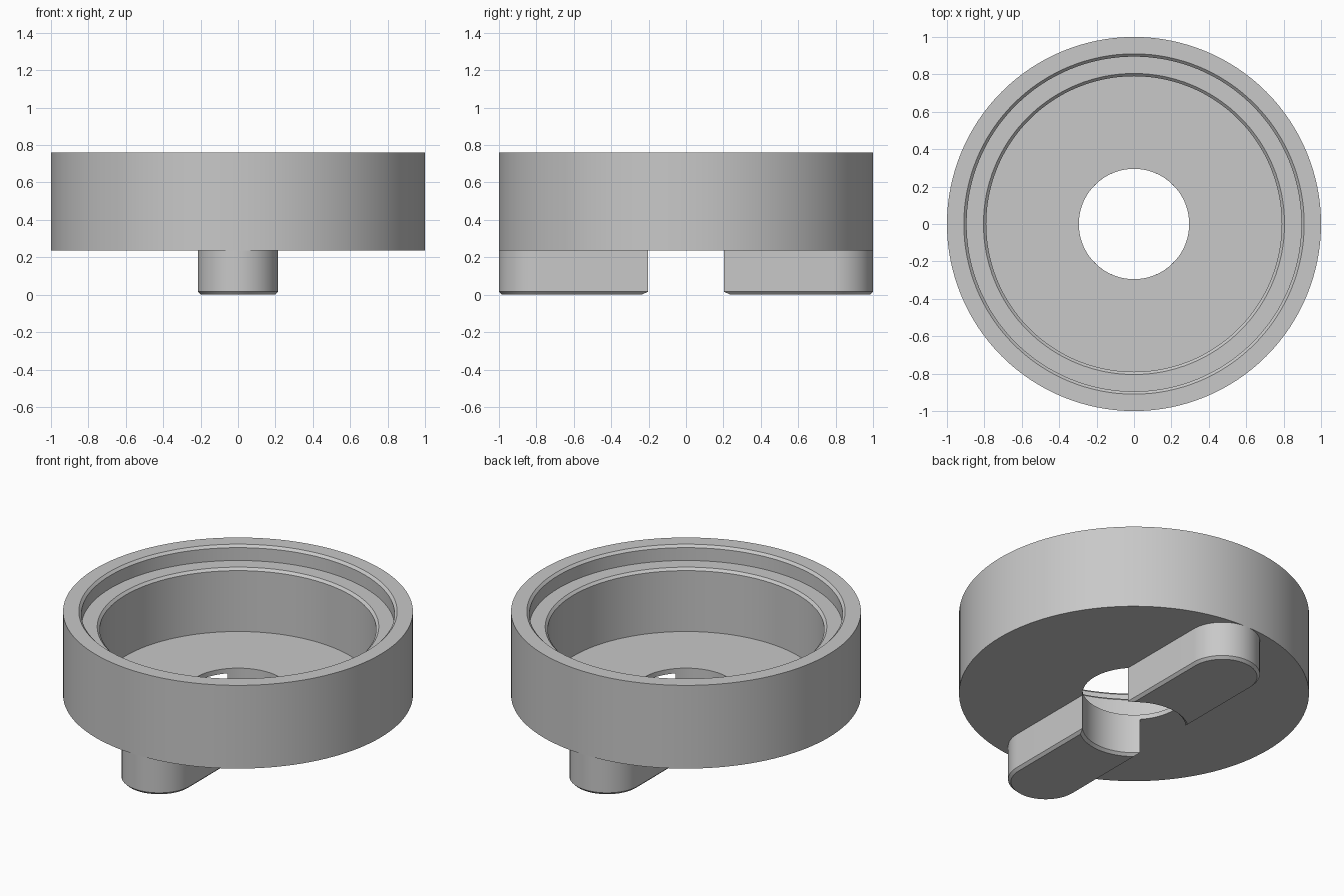
import bpy, bmesh, math

cube = bpy.data.objects.get("Cube")
if cube:
    bpy.data.objects.remove(cube, do_unlink=True)

GREY = (0.58, 0.58, 0.58, 1)
grey = bpy.data.materials.new("plain grey")
grey.use_nodes = True
grey.diffuse_color = GREY
grey.node_tree.nodes["Principled BSDF"].inputs["Base Color"].default_value = GREY

BASE, FLOOR, LEDGE, RIM = 0.235, 0.265, 0.664, 0.76
HOLE, HALF, BEVEL = 0.295, 0.215, 0.016
SIDES = 128


def skin(name, rings, closed_loop=False, cap_last=False):
    """Join successive point rings into one smooth-sided object."""
    bm = bmesh.new()
    loops = [[bm.verts.new(p) for p in ring] for ring in rings]
    pairs = list(zip(loops, loops[1:]))
    if closed_loop:
        pairs.append((loops[-1], loops[0]))
    for a, b in pairs:
        for i in range(len(a)):
            j = (i + 1) % len(a)
            bm.faces.new((a[i], a[j], b[j], b[i]))
    if cap_last:
        bm.faces.new(loops[-1])
    bmesh.ops.recalc_face_normals(bm, faces=bm.faces)
    mesh = bpy.data.meshes.new(name)
    bm.to_mesh(mesh)
    bm.free()
    mesh.materials.append(grey)
    obj = bpy.data.objects.new(name, mesh)
    bpy.context.collection.objects.link(obj)
    bpy.ops.object.select_all(action='DESELECT')
    obj.select_set(True)
    bpy.context.view_layer.objects.active = obj
    bpy.ops.object.shade_smooth_by_angle(angle=math.radians(25))
    return obj


def circle(r, z):
    steps = [math.tau * i / SIDES for i in range(SIDES)]
    return [(r * math.cos(a), r * math.sin(a), z) for a in steps]


# Stepped cup with a central hole, revolved from its wall section
section = [
    (HOLE, BASE), (1, BASE), (1, RIM),
    (0.91, RIM), (0.895, RIM - 0.015), (0.895, LEDGE),
    (0.805, LEDGE), (0.79, LEDGE - 0.015), (0.79, FLOOR), (HOLE, FLOOR),
]
skin("cup_body", [circle(r, z) for r, z in section], closed_loop=True)


def foot_ring(side, inset, z):
    """Rounded outer end, straight flanks and a hollow end around the hole."""
    half, hollow = HALF - inset, HOLE + inset
    centre = 1 - HALF
    pts = []
    for i in range(33):
        a = math.pi * i / 32
        pts.append((half * math.cos(a), centre + half * math.sin(a)))
    spread = math.asin(half / hollow)
    for i in range(25):
        a = spread * (i / 12 - 1)
        pts.append((hollow * math.sin(a), hollow * math.cos(a)))
    return [(side * x, side * y, z) for x, y in pts]


# Two drive lugs under the cup, bevelled at the bottom
for name, side in (("front_lug", -1), ("back_lug", 1)):
    skin(name, [foot_ring(side, 0, BASE), foot_ring(side, 0, BEVEL),
                foot_ring(side, BEVEL, 0)], cap_last=True)
